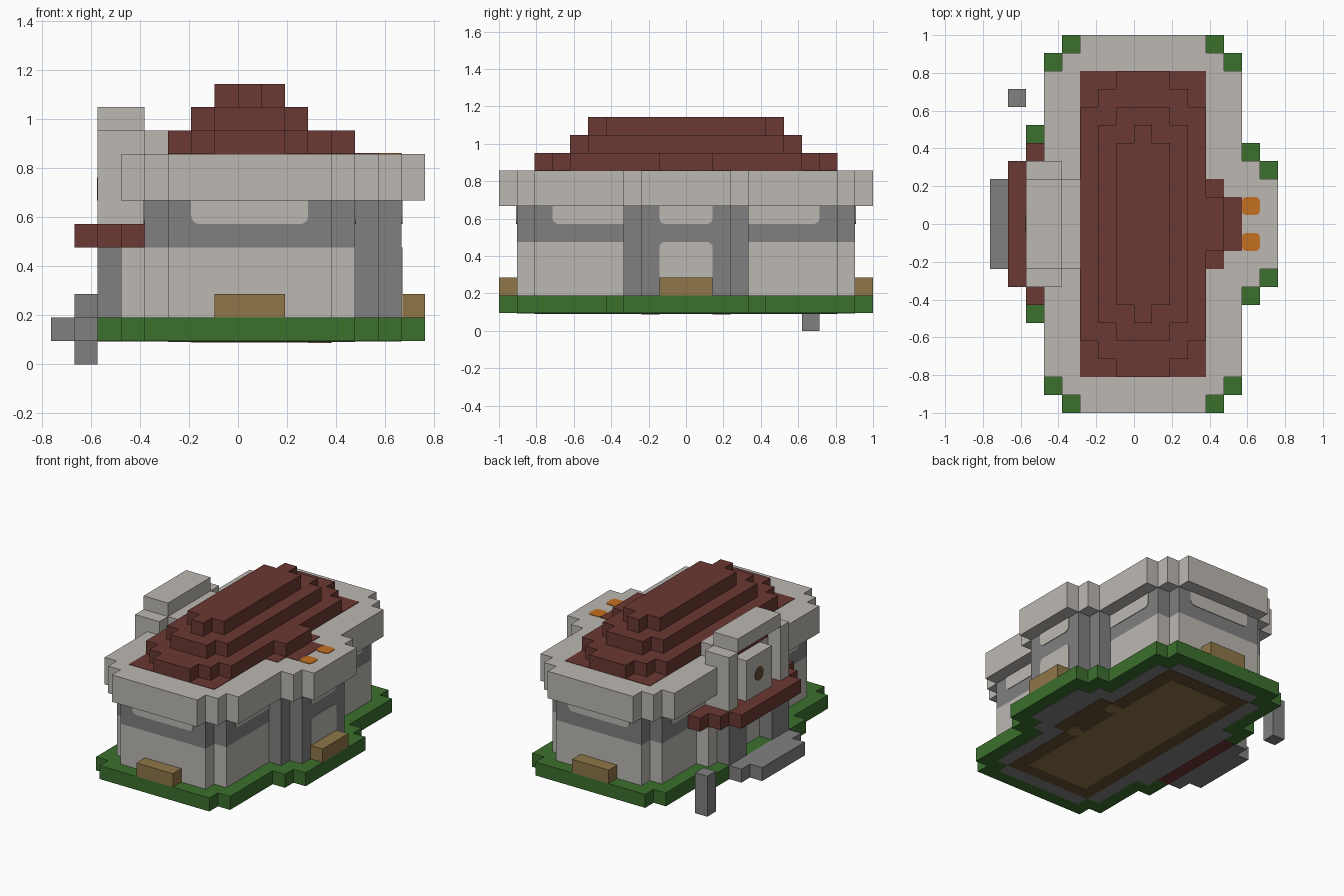
import bpy, bmesh, math
from mathutils import Vector

if "Cube" in bpy.data.objects:
    bpy.data.objects.remove(bpy.data.objects["Cube"])

U = 2 / 21  # one block


def place(i, j, k):
    return Vector(((i - 8) * U, (j - 10.5) * U, k * U))


def linear(c):
    c /= 255
    return c / 12.92 if c <= 0.04 else ((c + 0.055) / 1.055) ** 2.4


def material(name, *rgb):
    m = bpy.data.materials.new(name)
    m.use_nodes = True
    col = [linear(c) for c in rgb] + [1]
    m.diffuse_color = col
    m.node_tree.nodes["Principled BSDF"].inputs["Base Color"].default_value = col
    return m


STONE = material("pale stone", 188, 184, 178)
GREY = material("grey stone", 128, 128, 128)
RED = material("roof red", 107, 56, 51)
GREEN = material("grass green", 59, 112, 45)
WOOD = material("light wood", 143, 118, 72)
BROWN = material("dark wood", 102, 77, 51)
ORANGE = material("orange", 196, 112, 32)


def finish(bm, name, mat):
    bmesh.ops.recalc_face_normals(bm, faces=bm.faces)
    me = bpy.data.meshes.new(name)
    bm.to_mesh(me)
    bm.free()
    me.materials.append(mat)
    ob = bpy.data.objects.new(name, me)
    bpy.context.collection.objects.link(ob)
    return ob


def extrude(bm, offset):
    ext = bmesh.ops.extrude_face_region(bm, geom=bm.faces[:])
    moved = [g for g in ext["geom"] if isinstance(g, bmesh.types.BMVert)]
    bmesh.ops.translate(bm, verts=moved, vec=offset)


def slab(name, mat, z0, z1, *rects):
    """Stepped prism: union of block rectangles (x0, x1, y0, y1)."""
    cells = {(i, j) for a, b, c, d in rects for i in range(a, b) for j in range(c, d)}
    bm = bmesh.new()
    for i, j in sorted(cells):
        bm.faces.new([bm.verts.new(place(i + p, j + q, z0))
                      for p, q in ((0, 0), (1, 0), (1, 1), (0, 1))])
    bmesh.ops.remove_doubles(bm, verts=bm.verts, dist=U / 10)
    bmesh.ops.dissolve_limit(bm, angle_limit=0.01, verts=bm.verts, edges=bm.edges)
    extrude(bm, Vector((0, 0, (z1 - z0) * U)))
    return finish(bm, name, mat)


def panel(name, mat, axis, sign, pos, a0, a1, b0, b1, rounds, r=0.35):
    """Thin plate on a face; rounds flags corners from low-low, turning a then b."""
    corners = ((a0, b0, 1, 1), (a1, b0, -1, 1), (a1, b1, -1, -1), (a0, b1, 1, -1))
    pts = []
    for n, ((a, b, da, db), rounded) in enumerate(zip(corners, rounds)):
        if not rounded:
            pts.append((a, b))
            continue
        for s in range(5):
            t = math.pi + (n + s / 4) * math.pi / 2
            pts.append((a + da * r + r * math.cos(t), b + db * r + r * math.sin(t)))
    bm = bmesh.new()
    verts = []
    for a, b in pts:
        co = [a, b]
        co.insert(axis, pos)
        verts.append(bm.verts.new(place(*co)))
    bm.faces.new(verts)
    offset = Vector()
    offset[axis] = sign * 0.04 * U
    extrude(bm, offset)
    return finish(bm, name, mat)


ALL, LOW, HIGH = (1, 1, 1, 1), (1, 1, 0, 0), (0, 0, 1, 1)

# Footprints
walls = [(5, 12, 1, 20), (4, 13, 2, 19)]
bay = [(13, 14, 7, 14), (14, 15, 8, 13)]
entry = [(3, 4, 6, 15)]
porch = [(2, 3, 7, 14)]

# Ground and painted underside
slab("grass_base", GREEN, 1, 2, (4, 13, 0, 21), (3, 14, 1, 20), (14, 15, 6, 15),
     (15, 16, 7, 14), (2, 3, 5, 16))
slab("foundation", GREY, 0.98, 1, *walls, *bay, *entry)
slab("porch_floor", RED, 0.98, 1, *porch)
slab("floor_border", BROWN, 0.96, 1, (5, 12, 2, 19), (12, 13, 8, 13))
slab("floor_boards", WOOD, 0.94, 1, (6, 11, 3, 18))
for side, j in (("right", 8), ("left", 12)):
    panel("floor_knot_" + side, WOOD, 2, -1, 0.95, 11, 12, j, j + 1, ALL)

# Main walls, bay and entry
slab("lower_walls", STONE, 2, 5, *walls)
slab("upper_walls", GREY, 5, 7, *walls)
slab("bay", GREY, 2, 7, *bay)
slab("entry_wall", STONE, 2, 5, *entry)
slab("front_porch_pillar", GREY, 2, 5, (2, 3, 7, 9))
slab("back_porch_pillar", GREY, 2, 5, (2, 3, 12, 14))

# Pale window panels
panel("bay_window", STONE, 0, 1, 15, 9, 12, 2, 5, HIGH)
panel("bay_upper_window", STONE, 0, 1, 15, 9, 12, 6, 7, LOW)
for end, pos, sign in (("front", 1, -1), ("back", 20, 1)):
    panel(end + "_upper_window", STONE, 1, sign, pos, 6, 11, 6, 7, LOW)
for side, pos, sign in (("left", 13, 1), ("right", 4, -1)):
    panel(side + "_front_window", STONE, 0, sign, pos, 3, 7, 6, 7, (1, 0, 0, 0))
    panel(side + "_back_window", STONE, 0, sign, pos, 14, 18, 6, 7, (0, 1, 0, 0))

# Planters
slab("front_planter", WOOD, 2, 3, (7, 10, 0, 1))
slab("back_planter", WOOD, 2, 3, (7, 10, 20, 21))
slab("bay_planter", WOOD, 2, 3, (15, 16, 9, 12))

# Roof
slab("roof_parapet", STONE, 7, 9, (5, 12, 0, 21), (4, 13, 1, 20), (3, 14, 2, 19),
     (14, 15, 7, 14), (15, 16, 8, 13))
slab("roof_tiles", RED, 9, 9.03, (5, 12, 2, 19), (12, 13, 8, 13), (13, 14, 9, 12))
slab("roof_lower_step", RED, 9, 10, (7, 10, 2, 19), (6, 11, 3, 18), (5, 12, 4, 17),
     (12, 13, 9, 12))
slab("roof_middle_step", RED, 10, 11, (7, 10, 4, 17), (6, 11, 5, 16))
slab("roof_top_step", RED, 11, 12, (8, 9, 5, 16), (7, 10, 6, 15))
for side, j in (("front", 9), ("back", 11)):
    panel(side + "_roof_lamp", ORANGE, 2, 1, 9, 14, 15, j, j + 1, ALL, 0.25)

# Entrance: awning, steps and post
slab("awning", RED, 5, 6, (1, 2, 7, 14), (2, 3, 6, 15), (3, 4, 5, 16))
slab("steps", GREY, 1, 2, (0, 1, 8, 13), (1, 2, 7, 14))
slab("post", GREY, 0, 3, (1, 2, 17, 18))

# Arched dormer over the entrance
slab("dormer_front_pillar", STONE, 6, 10, (2, 4, 7, 8))
slab("dormer_back_pillar", STONE, 6, 10, (2, 4, 13, 14))
slab("dormer_cap", STONE, 10, 11, (2, 4, 8, 13))
slab("dormer_back", STONE, 9, 10, (4, 5, 8, 13))
slab("dormer_inner_wall", STONE, 6, 9, (3, 4, 8, 13))
slab("dormer_inner_roof", RED, 9, 10, (3, 4, 8, 13))
slab("dormer_pane", STONE, 6, 9, (2, 3, 9, 12))
panel("dormer_round_window", BROWN, 0, -1, 2, 10, 11, 7, 8, ALL, 0.5)
